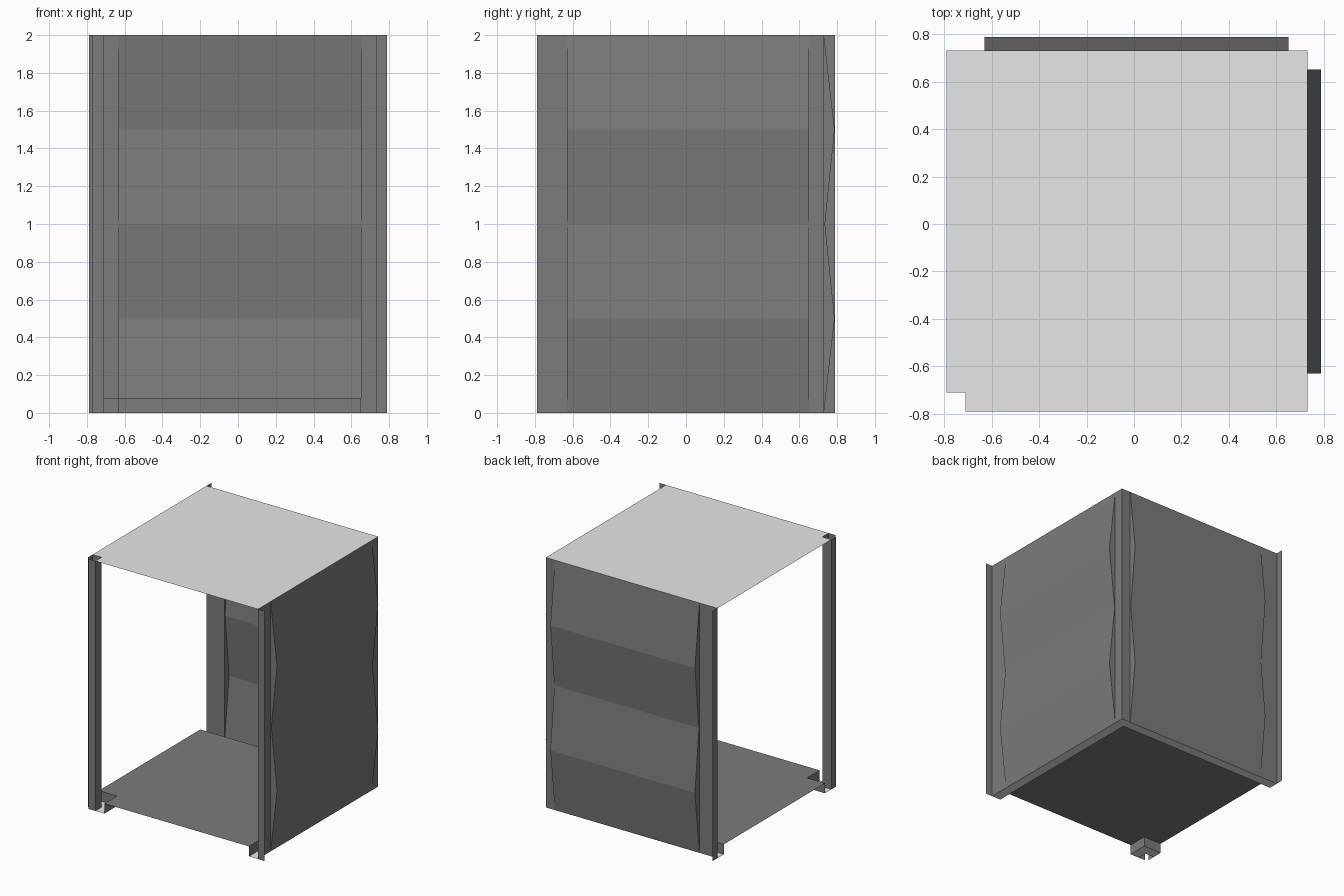
import bpy

if "Cube" in bpy.data.objects:
    bpy.data.objects.remove(bpy.data.objects["Cube"])

# Key plan positions (the model is symmetric about the x = y diagonal)
LO, WALL, BULGE = -0.79, 0.73, 0.787
P0, P1 = -0.63, 0.65          # ends of the folded panel
SLOT, LIP = -0.71, -0.77      # corner column slot
H, FLOOR = 2.0, 0.08


def material(name, v):
    m = bpy.data.materials.new(name)
    m.diffuse_color = (v, v, v, 1)
    m.use_nodes = True
    m.node_tree.nodes["Principled BSDF"].inputs["Base Color"].default_value = m.diffuse_color
    return m


dark = material("dark grey", 0.2)
light = material("light grey", 0.8)


def sheet(name, faces, mat):
    """Object made from a list of polygons, each a list of points."""
    verts, index = [], []
    for f in faces:
        index.append(range(len(verts), len(verts) + len(f)))
        verts += f
    me = bpy.data.meshes.new(name)
    me.from_pydata(verts, [], [list(i) for i in index])
    me.materials.append(mat)
    ob = bpy.data.objects.new(name, me)
    bpy.context.collection.objects.link(ob)
    return ob


def swap(faces):
    """Mirror across the diagonal, keeping the facing direction."""
    return [[(y, x, z) for x, y, z in reversed(f)] for f in faces]


def upright(a, b, z0=0.0, z1=H):
    return [(*a, z0), (*b, z0), (*b, z1), (*a, z1)]


def notched(hi, cut, z):
    """Square from LO to hi with a square cut from its front left corner."""
    pts = [(cut, LO), (hi, LO), (hi, hi), (LO, hi), (LO, cut), (cut, cut)]
    return [(x, y, z) for x, y in pts]


# Roof and raised floor
sheet("roof", [notched(WALL, SLOT, H)], light)
sheet("floor", [notched(P1, P0, FLOOR)], dark)

# Folded side panel: flat margins, zigzag sheet and triangular end caps
zig = [(WALL, 0.0), (BULGE, 0.5), (WALL + 0.006, 1.0), (BULGE, 1.5), (WALL, H)]
wall = [upright((WALL, LO), (WALL, P0)), upright((WALL, P1), (WALL, WALL))]
for (xa, za), (xb, zb) in zip(zig, zig[1:]):
    wall.append([(xa, P0, za), (xa, P1, za), (xb, P1, zb), (xb, P0, zb)])
for y in (P0, P1):
    cap = [(x, y, z) for x, z in zig] + [(WALL, y, 1.0)]
    for tri in ((0, 1, 2, 5), (5, 2, 3, 4)):
        f = [cap[i] for i in tri]
        wall.append(f if y == P0 else f[::-1])
sheet("right_wall", wall, dark)
sheet("back_wall", swap(wall), dark)

# Outward joining fin at the open end of each wall
fin = [upright((WALL, LO), (0.79, LO))]
sheet("front_right_fin", fin, dark)
sheet("back_left_fin", swap(fin), dark)

# Slotted front left column: lip and recessed side, mirrored on the diagonal
column = [upright((LIP, LO), (SLOT, LO)), upright((SLOT, LO), (SLOT, SLOT))]
sheet("corner_column", column + swap(column), dark)

# Inner sides of the base rails and of the front left foot
rail = [upright((P1, LO), (P1, P1), 0, FLOOR)]
foot = [upright((P0, LO), (P0, P0), 0, FLOOR)]
sheet("base_rail_sides", rail + swap(rail), dark)
sheet("foot_sides", foot + swap(foot), dark)

# Undersides of the base rails and foot
under = [
    [(P1, LO, 0), (P1, P1, 0), (WALL, WALL, 0), (WALL, LO, 0)],
]
sheet("base_rail_bottom", under + swap(under), light)
foot_under = [[(SLOT, LO, 0), (SLOT, SLOT, 0), (P0, P0, 0), (P0, LO, 0)]]
sheet("foot_bottom", foot_under + swap(foot_under), light)
